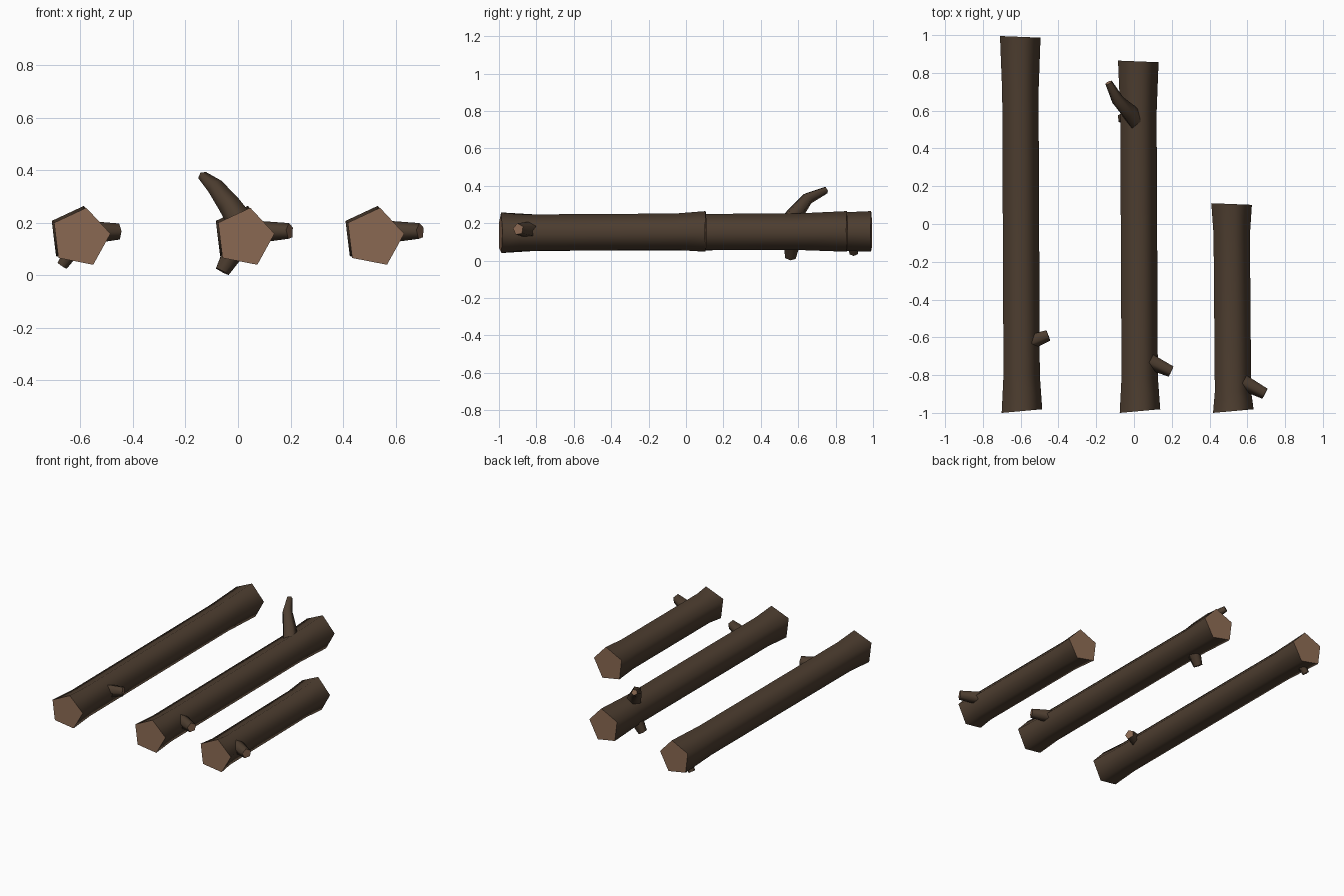
import bpy, bmesh, math
from mathutils import Vector

if "Cube" in bpy.data.objects:
    bpy.data.objects.remove(bpy.data.objects["Cube"])


def material(name, rgb):
    m = bpy.data.materials.new(name)
    m.diffuse_color = (*rgb, 1)
    m.use_nodes = True
    m.node_tree.nodes["Principled BSDF"].inputs["Base Color"].default_value = m.diffuse_color
    return m


BARK = material("dark bark", (0.074, 0.047, 0.029))
CUT = material("cut wood", (0.262, 0.145, 0.087))
SIDES = 5


def loft(name, rings):
    """Skin a stack of five-point rings: smooth bark sides, flat cut ends."""
    bm = bmesh.new()
    loops = [[bm.verts.new(p) for p in ring] for ring in rings]
    for a, b in zip(loops, loops[1:]):
        for i in range(SIDES):
            j = (i + 1) % SIDES
            bm.faces.new((a[i], a[j], b[j], b[i])).smooth = True
    for end in (loops[0], loops[-1]):
        bm.faces.new(end).material_index = 1
        for i in range(SIDES):
            bm.edges.get((end[i], end[(i + 1) % SIDES])).smooth = False
    bmesh.ops.recalc_face_normals(bm, faces=bm.faces)
    me = bpy.data.meshes.new(name)
    bm.to_mesh(me)
    bm.free()
    me.materials.append(BARK)
    me.materials.append(CUT)
    ob = bpy.data.objects.new(name, me)
    bpy.context.collection.objects.link(ob)


def log(name, x, back):
    """Trunk along y with flared, slightly slanted saw cuts."""
    length = back + 1
    rings = []
    # fraction along, radius, slant of the cut across x
    for t, r, slant in ((0, 0.115, 0.09), (0.1, 0.103, 0), (0.85, 0.103, 0), (1, 0.115, -0.04)):
        ring = []
        for i in range(SIDES):
            a = math.radians(7 + 72 * i)
            dx = r * math.cos(a)
            y = -1 + t * length
            y += slant * (dx + 0.1) if slant else 0
            ring.append((x - 0.009 * t + dx, y, 0.145 + 0.007 * t + r * math.sin(a)))
        rings.append(ring)
    loft(name, rings)


def branch(name, path):
    """Tapered five-sided twig through (x, y, z, radius) points."""
    pts = [Vector(p[:3]) for p in path]
    rings = []
    for k, p in enumerate(pts):
        d = (pts[min(k + 1, len(pts) - 1)] - pts[max(k - 1, 0)]).normalized()
        u = d.cross(Vector((0.15, 0.1, 1)) if abs(d.z) < 0.7 else Vector((0, 1, 0))).normalized()
        if len(pts) > 2:
            u = d.cross(Vector((1, 0.3, 0))).normalized()
        v = d.cross(u)
        rings.append([p + path[k][3] * (u * math.cos(a) + v * math.sin(a))
                      for a in (math.tau * i / SIDES for i in range(SIDES))])
    loft(name, rings)


# Three logs
log("long_log", -0.600, 0.995)
log("middle_log", 0.025, 0.865)
log("short_log", 0.519, 0.11)

# Sawn-off side stubs
branch("long_log_side_stub", [(-0.58, -0.635, 0.163, 0.047), (-0.455, -0.587, 0.167, 0.032)])
branch("middle_log_side_stub", [(0.06, -0.715, 0.163, 0.047), (0.197, -0.78, 0.168, 0.032)])
branch("short_log_side_stub", [(0.56, -0.828, 0.163, 0.047), (0.694, -0.897, 0.168, 0.032)])

# Stubs underneath
branch("long_log_under_stub", [(-0.61, 0.89, 0.13, 0.035), (-0.672, 0.897, 0.038, 0.023)])
branch("middle_log_under_stub", [(0.0, 0.57, 0.13, 0.052), (-0.062, 0.558, 0.016, 0.030)])

# Bent upright branch
branch("upright_branch", [(0.025, 0.53, 0.18, 0.056), (-0.03, 0.595, 0.265, 0.045),
                          (-0.085, 0.652, 0.335, 0.034), (-0.134, 0.748, 0.378, 0.020)])
